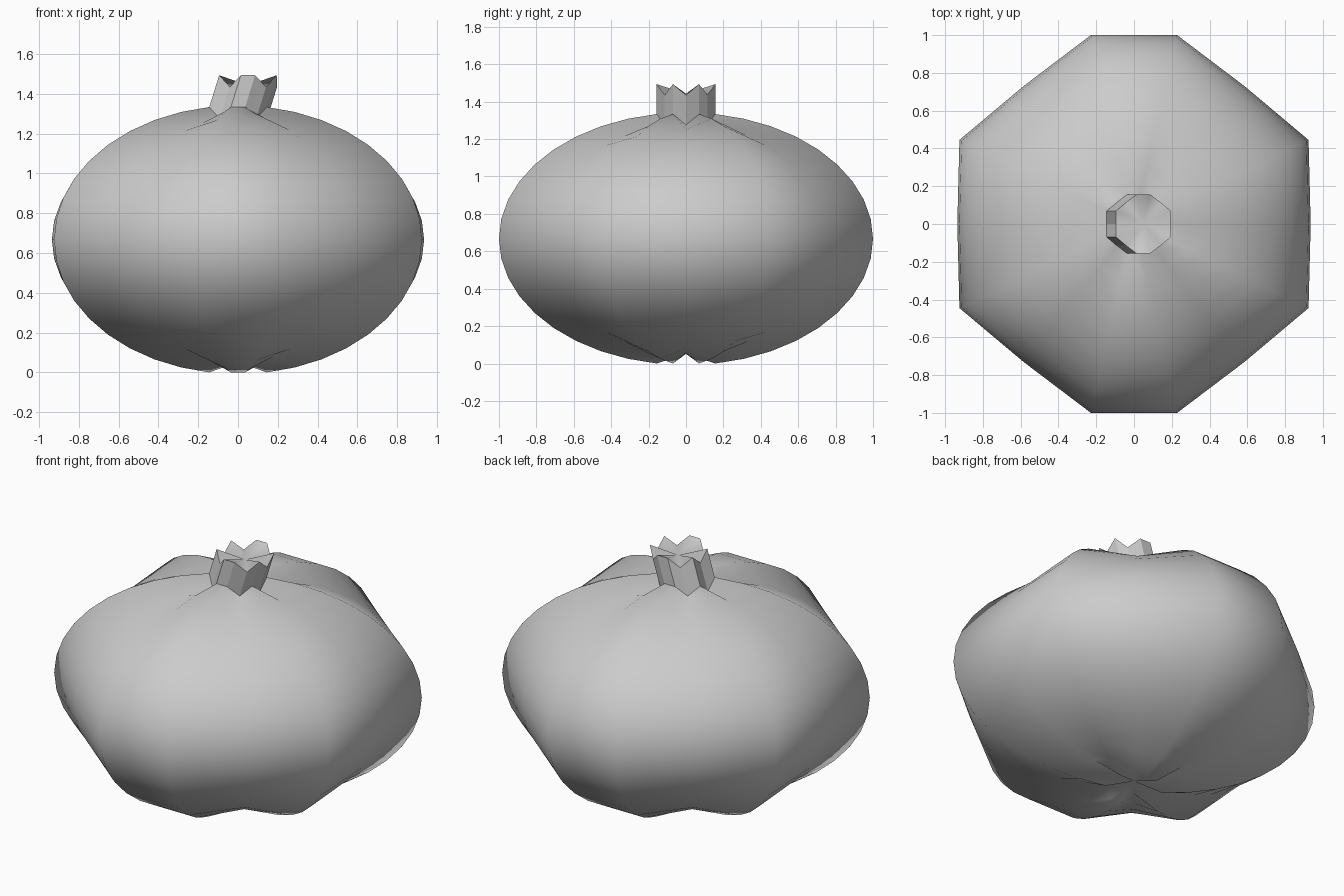
import bpy, bmesh
from math import sin, cos, pi
from mathutils import Vector

cube = bpy.data.objects.get("Cube")
if cube:
    bpy.data.objects.remove(cube, do_unlink=True)

SEGMENTS, RINGS, LOBES = 14, 20, 6
RADIUS, HALF_HEIGHT, PINCH = 1.0257, 0.675, 0.912
CENTRE = Vector((0, 0, 0.667))
STEM_OFFSET = Vector((0.05, 0, 0.16))
GROOVES = {round(k * SEGMENTS / LOBES) for k in range(LOBES)}

grey = bpy.data.materials.new("plain grey")
grey.use_nodes = True
grey.diffuse_color = (0.6, 0.6, 0.6, 1)
grey.node_tree.nodes["Principled BSDF"].inputs["Base Color"].default_value = (0.6, 0.6, 0.6, 1)


def body_point(ring, seg):
    """Point on the flattened globe, pulled towards the centre in the grooves."""
    polar, turn = pi * ring / RINGS, 2 * pi * seg / SEGMENTS
    scale = PINCH if seg in GROOVES or ring in (0, RINGS) else 1
    return CENTRE + scale * Vector((RADIUS * sin(polar) * cos(turn),
                                    RADIUS * sin(polar) * sin(turn),
                                    HALF_HEIGHT * cos(polar)))


def add_ring(bm, ring, offset=Vector()):
    return [bm.verts.new(body_point(ring, s) + offset) for s in range(SEGMENTS)]


def bridge(bm, upper, lower, smooth):
    for s in range(SEGMENTS):
        t = (s + 1) % SEGMENTS
        bm.faces.new((upper[s], lower[s], lower[t], upper[t])).smooth = smooth


def fan(bm, ring, point, up):
    tip = bm.verts.new(point)
    for s in range(SEGMENTS):
        a, b = ring[s], ring[(s + 1) % SEGMENTS]
        bm.faces.new((a, b, tip) if up else (b, a, tip)).smooth = True


def finish(bm, name):
    mesh = bpy.data.meshes.new(name)
    bm.to_mesh(mesh)
    bm.free()
    mesh.materials.append(grey)
    bpy.context.collection.objects.link(bpy.data.objects.new(name, mesh))


# Lobed body, open under the stem
bm = bmesh.new()
rings = [add_ring(bm, r) for r in range(1, RINGS)]
for upper, lower in zip(rings, rings[1:]):
    bridge(bm, upper, lower, True)
fan(bm, rings[-1], body_point(RINGS, 0), False)
finish(bm, "body")

# Leaning star-shaped stem rising from the top ring
bm = bmesh.new()
base, top = add_ring(bm, 1), add_ring(bm, 1, STEM_OFFSET)
bridge(bm, top, base, False)
fan(bm, top, body_point(0, 0) + STEM_OFFSET, True)
finish(bm, "stem")
